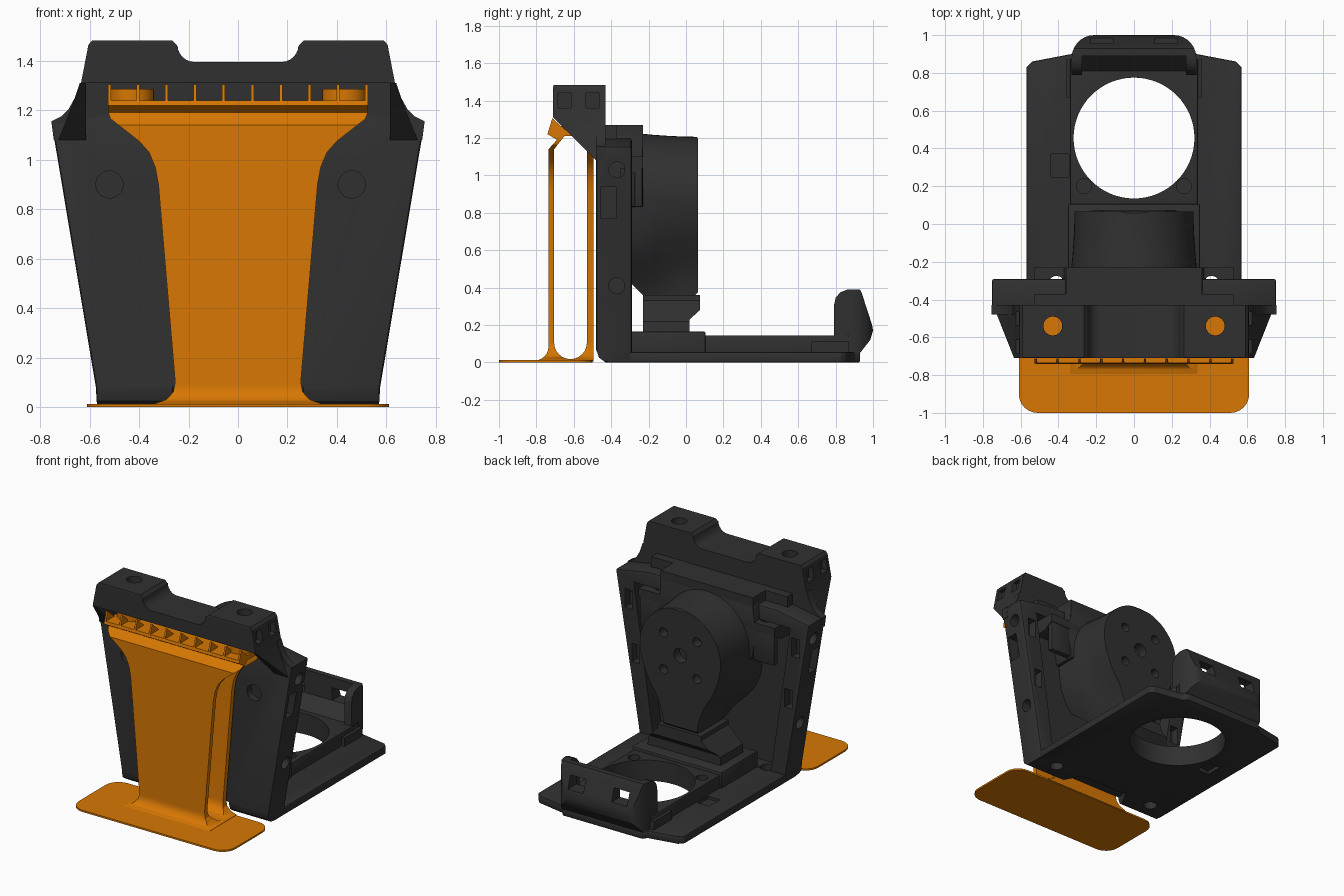
import bpy, bmesh, math

if "Cube" in bpy.data.objects:
    bpy.data.objects.remove(bpy.data.objects["Cube"])


def material(name, rgb):
    m = bpy.data.materials.new(name)
    m.use_nodes = True
    m.diffuse_color = (*rgb, 1)
    node = next(n for n in m.node_tree.nodes if n.type == 'BSDF_PRINCIPLED')
    node.inputs["Base Color"].default_value = (*rgb, 1)
    node.inputs["Roughness"].default_value = 0.6
    return m


DARK = material("charcoal", (0.03, 0.03, 0.03))
ORANGE = material("orange", (0.68, 0.185, 0.001))
parts = []


def loft(name, rings, mat=DARK, bevel=0.0):
    """Skin a list of matching 3D rings and cap both ends."""
    bm = bmesh.new()
    loops = [[bm.verts.new(p) for p in ring] for ring in rings]
    bm.faces.new(loops[0])
    bm.faces.new(loops[-1])
    for low, high in zip(loops, loops[1:]):
        for i in range(len(low)):
            j = (i + 1) % len(low)
            bm.faces.new((low[i], low[j], high[j], high[i]))
    bmesh.ops.recalc_face_normals(bm, faces=bm.faces)
    if bevel:
        sharp = [e for e in bm.edges if e.calc_face_angle(0) > 0.6]
        bmesh.ops.bevel(bm, geom=sharp, offset=bevel, segments=2, profile=0.5,
                        affect='EDGES', clamp_overlap=True)
    mesh = bpy.data.meshes.new(name)
    bm.to_mesh(mesh)
    bm.free()
    mesh.materials.append(mat)
    ob = bpy.data.objects.new(name, mesh)
    bpy.context.scene.collection.objects.link(ob)
    parts.append(ob)
    return ob


def prism(name, pts, axis, lo, hi, mat=DARK, bevel=0.0):
    """Extrude a 2D outline along an axis; the outline uses the other two axes in order."""
    def place(a, b, h):
        return {'x': (h, a, b), 'y': (a, h, b), 'z': (a, b, h)}[axis]
    return loft(name, [[place(a, b, h) for a, b in pts] for h in (lo, hi)], mat, bevel)


def box(name, x, y, z, mat=DARK, bevel=0.0):
    return prism(name, [(x[0], y[0]), (x[1], y[0]), (x[1], y[1]), (x[0], y[1])],
                 'z', z[0], z[1], mat, bevel)


def disc(name, centre, r, axis, lo, hi, mat=DARK, n=32):
    return prism(name, arc(*centre, r, 0, 360, n)[:-1], axis, lo, hi, mat)


def both(half):
    """Mirror a half outline (bottom to top) across x = 0."""
    return half + [(-x, v) for x, v in reversed(half) if x > 0]


def arc(cx, cy, r, a0, a1, n=8):
    return [(cx + r * math.cos(math.radians(a0 + (a1 - a0) * i / n)),
             cy + r * math.sin(math.radians(a0 + (a1 - a0) * i / n))) for i in range(n + 1)]


def combine(ob, op, *tools):
    """Apply booleans and discard the tool objects."""
    for t in tools:
        m = ob.modifiers.new("cut", 'BOOLEAN')
        m.operation, m.object, m.solver = op, t, 'EXACT'
    dg = bpy.context.evaluated_depsgraph_get()
    dg.update()
    mesh = bpy.data.meshes.new_from_object(ob.evaluated_get(dg))
    ob.modifiers.clear()
    ob.data = mesh
    for t in tools:
        parts.remove(t)
        bpy.data.objects.remove(t)


def stem_notch():
    """Cutter that clears the middle of the front lower edge."""
    return prism("c", both([(0.265, -0.6), (0.265, -0.45), (0.19, -0.31)]), 'z', -0.1, 0.08)


# Tower: tapered front panel with side walls, open at the back
tower = prism("tower", both([(0.57, 0.0), (0.575, 0.08), (0.755, 1.155), (0.5, 1.2)]),
              'y', -0.48, -0.29, bevel=0.015)
cuts = [prism("c", both([(0.46, 0.06), (0.61, 1.1)]), 'y', -0.39, 0), stem_notch()]
cuts.append(prism("c", [(-0.6, -0.1), (-0.42, -0.1), (-0.43, 0.0), (-0.465, 0.025), (-0.481, 0.07), (-0.6, 0.07)],
                  'x', -1, 1))
cuts += [disc("c", (x, 0.9), 0.055, 'y', -0.6, -0.43) for x in (-0.52, 0.46)]
for s in (-1, 1):
    cuts += [disc("c", (-0.37, z), 0.042, 'x', s * w, s * 0.9) for z, w in ((1.03, 0.66), (0.41, 0.57))]
    cuts.append(box("c", sorted((s * 0.635, s * 0.9)), (-0.455, -0.375), (0.77, 0.94)))
    for x, z in ((0.65, 0.97), (0.595, 0.6)):
        cuts.append(box("c", (s * x - 0.03, s * x + 0.03), (-0.35, -0.2), (z - 0.065, z + 0.065)))
    cuts.append(disc("c", (s * 0.41, -0.32), 0.045, 'z', -0.1, 0.2))
combine(tower, 'DIFFERENCE', *cuts)

# Shoulders: thin curved flare joining the tower to the head
prism("shoulders", both([(0.745, 1.08), (0.755, 1.155), (0.715, 1.175), (0.685, 1.205), (0.66, 1.25),
                         (0.64, 1.31)]), 'y', -0.48, -0.43)

# Head: notched top block with cheeks on a sloping underside
head = prism("head", both([(0.73, 1.07), (0.635, 1.31), (0.605, 1.465), (0.59, 1.482), (0.265, 1.482),
                           (0.245, 1.46)] + arc(0.175, 1.465, 0.07, 0, -90, 6)),
             'y', -0.8, -0.2)
side = prism("c", [(-0.71, 1.475), (-0.7, 1.5), (-0.43, 1.5), (-0.43, 1.07), (-0.48, 1.07),
                   (-0.48, 1.08), (-0.71, 1.31)], 'x', -1, 1)
combine(head, 'INTERSECT', side)
cuts = [box("c", (-0.615, 0.615), (-0.8, -0.475), (1.0, 1.31))]
for s in (-1, 1):
    cuts.append(disc("c", (s * 0.43, -0.54), 0.05, 'z', 1.2, 1.6))
    for y in (-0.65, -0.5):
        cuts.append(box("c", sorted((s * 0.58, s * 0.8)), (y - 0.035, y + 0.035), (1.36, 1.44)))
combine(head, 'DIFFERENCE', *cuts)

# Rear ledge with stepped-down screw shelves and two hanging tabs
ledge = prism("rear_ledge", [(-0.46, 1.0), (-0.46, 1.27), (-0.23, 1.27), (-0.23, 1.04), (-0.3, 1.0)],
              'x', -0.53, 0.53)
cuts = [disc("c", (s * 0.41, -0.32), 0.045, 'z', 0.9, 1.5) for s in (-1, 1)]
cuts += [box("c", sorted((s * 0.36, s * 0.7)), (-0.37, -0.1), (1.1, 1.4)) for s in (-1, 1)]
combine(ledge, 'DIFFERENCE', *cuts)
for s in (-1, 1):
    box("ledge_tab", sorted((s * 0.36, s * 0.525)), (-0.275, -0.232), (0.83, 1.09), bevel=0.01)


# Motor housing: teardrop column flaring towards the tower, with a bolt circle
def teardrop(y, w):
    half = [(0.13, 0.36), (0.14 + 0.03 * w, 0.44), (0.18 + 0.08 * w, 0.55), (0.25 + 0.06 * w, 0.66),
            (0.295 + 0.03 * w, 0.77)] + arc(0, 0.89, 0.315 + 0.017 * w, -5, 90, 16)[:-1] + [(0, 1.206 + 0.016 * w)]
    return [(x, y, z) for x, z in both(half)]


housing = loft("motor_housing", [teardrop(y, w) for y, w in
                                 ((-0.4, 1), (-0.23, 1), (-0.17, 0.65), (-0.1, 0.35), (-0.02, 0.1), (0.065, 0))])
flare = prism("c", [(-0.5, 0.6), (-0.29, 0.42), (-0.23, 0.36), (0.05, 0.36), (0.065, 0.375), (0.065, 1.195),
                    (0.05, 1.215), (-0.1, 1.24), (-0.5, 1.24)], 'x', -0.5, 0.5)
combine(housing, 'INTERSECT', flare)
cuts = [disc("c", (0, 0.88), 0.05, 'y', 0.0, 0.2)]
cuts += [disc("c", (a * 0.13, 0.88 + b * 0.13), 0.032, 'y', 0.0, 0.2) for a in (-1, 1) for b in (-1, 1)]
combine(housing, 'DIFFERENCE', *cuts)
prism("housing_collar", both([(0.35, 0.83), (0.38, 1.0), (0.36, 1.22)]), 'y', -0.4, -0.23, bevel=0.01)

# Neck between housing and base
neck = prism("neck", [(-0.23, 0.1), (-0.23, 0.36), (0.075, 0.36), (0.075, 0.28), (0.02, 0.23), (0.02, 0.1)],
             'x', -0.3, 0.3)
combine(neck, 'INTERSECT', prism("c", both([(0.3, 0.0), (0.28, 0.22), (0.17, 0.33), (0.17, 0.5)]), 'y', -0.5, 0.5))
box("neck_foot", (-0.35, 0.35), (-0.3, 0.105), (0.02, 0.165), bevel=0.01)

# Base plate with raised deck and round opening
base = prism("base_plate", both([(0.57, -0.42), (0.57, 0.83), (0.54, 0.86), (0.33, 0.9), (0.31, 0.93)]),
             'z', 0.0, 0.055, bevel=0.008)
cuts = [disc("c", (0, 0.455), 0.32, 'z', -0.1, 0.3, n=64), stem_notch()]
cuts += [box("c", (-0.44, -0.345), (0.25, 0.37), z) for z in ((0.035, 0.2), (-0.1, 0.025))]
cuts += [disc("c", (s * 0.41, -0.32), 0.045, 'z', -0.1, 0.3) for s in (-1, 1)]
combine(base, 'DIFFERENCE', *cuts)
deck = box("raised_deck", (-0.338, 0.338), (0.08, 0.87), (0.03, 0.145), bevel=0.008)
cuts = [disc("c", (0, 0.455), 0.32, 'z', -0.1, 0.3, n=64)]
cuts += [disc("c", (s * 0.265, 0.2), 0.04, 'z', 0.09, 0.3) for s in (-1, 1)]
combine(deck, 'DIFFERENCE', *cuts)
for s in (-1, 1):
    box("deck_lug", sorted((s * 0.32, s * 0.36)), (0.67, 0.87), (0.05, 0.115))

# Rear hook: curved upright shell with windows
hook = prism("rear_hook", both([(0.33, 0.79), (0.33, 0.88)] + arc(0.21, 0.88, 0.12, 15, 90, 6)),
             'z', 0.0, 0.6)
profile = [(0.93, 0.05), (0.79, 0.05), (0.79, 0.3), (0.8, 0.345), (0.825, 0.375), (0.865, 0.39),
           (0.93, 0.39), (0.94, 0.37), (0.995, 0.2), (1.0, 0.17), (0.985, 0.12)]
combine(hook, 'INTERSECT', prism("c", profile, 'x', -0.5, 0.5))
cuts = [prism("c", [(0.7, 0.145), (0.81, 0.145), (0.89, 0.23), (0.89, 0.6), (0.7, 0.6)], 'x', -0.275, 0.275)]
for s in (-1, 1):
    cuts.append(box("c", (s * 0.17 - 0.06, s * 0.17 + 0.06), (0.85, 1.1), (0.23, 0.32)))
combine(hook, 'DIFFERENCE', *cuts)

# Stand foot: thin rounded plate
foot = []
for cx, cy, a in ((0.51, -0.6, 0), (-0.51, -0.6, 90), (-0.51, -0.9, 180), (0.51, -0.9, 270)):
    foot += arc(cx, cy, 0.1, a, a + 90, 6)
prism("stand_foot", foot, 'z', 0.0, 0.012, ORANGE)

# Stand stem: hollow loop trimmed to a flared front outline
outer = arc(-0.81, 0.085, 0.075, -90, 0, 6) + [(-0.735, 1.14), (-0.69, 1.19), (-0.74, 1.22), (-0.735, 1.24),
                                               (-0.495, 1.24), (-0.495, 0.005)]
stem = prism("stand_stem", outer, 'x', -0.7, 0.7, ORANGE)
slot = arc(-0.6175, 0.105, 0.0875, 180, 360, 12) + [(-0.53, 1.21), (-0.65, 1.21), (-0.705, 1.14)]
combine(stem, 'DIFFERENCE', prism("c", slot, 'x', -0.8, 0.8, ORANGE))
outline = both([(0.335, 0.0), (0.335, 0.014), (0.29, 0.03), (0.262, 0.06), (0.254, 0.1), (0.322, 0.9),
                (0.335, 0.97), (0.36, 1.03), (0.4, 1.075), (0.515, 1.165), (0.525, 1.19), (0.525, 1.3)])
combine(stem, 'INTERSECT', prism("c", outline, 'y', -1.2, 0, ORANGE))

# Locating pegs and comb of ribs on top of the stem
for s in (-1, 1):
    disc("stand_peg", (s * 0.43, -0.575), 0.09, 'z', 1.23, 1.287, ORANGE)
for i in range(10):
    x = -0.52 + i * 1.04 / 9
    prism("stand_rib", [(-0.738, 1.23), (-0.715, 1.305), (-0.63, 1.23)], 'x', x - 0.006, x + 0.006, ORANGE)

# Smooth round surfaces, keep edges crisp
bpy.ops.object.select_all(action='DESELECT')
for ob in parts:
    ob.select_set(True)
bpy.context.view_layer.objects.active = parts[0]
bpy.ops.object.shade_smooth_by_angle(angle=math.radians(30))
